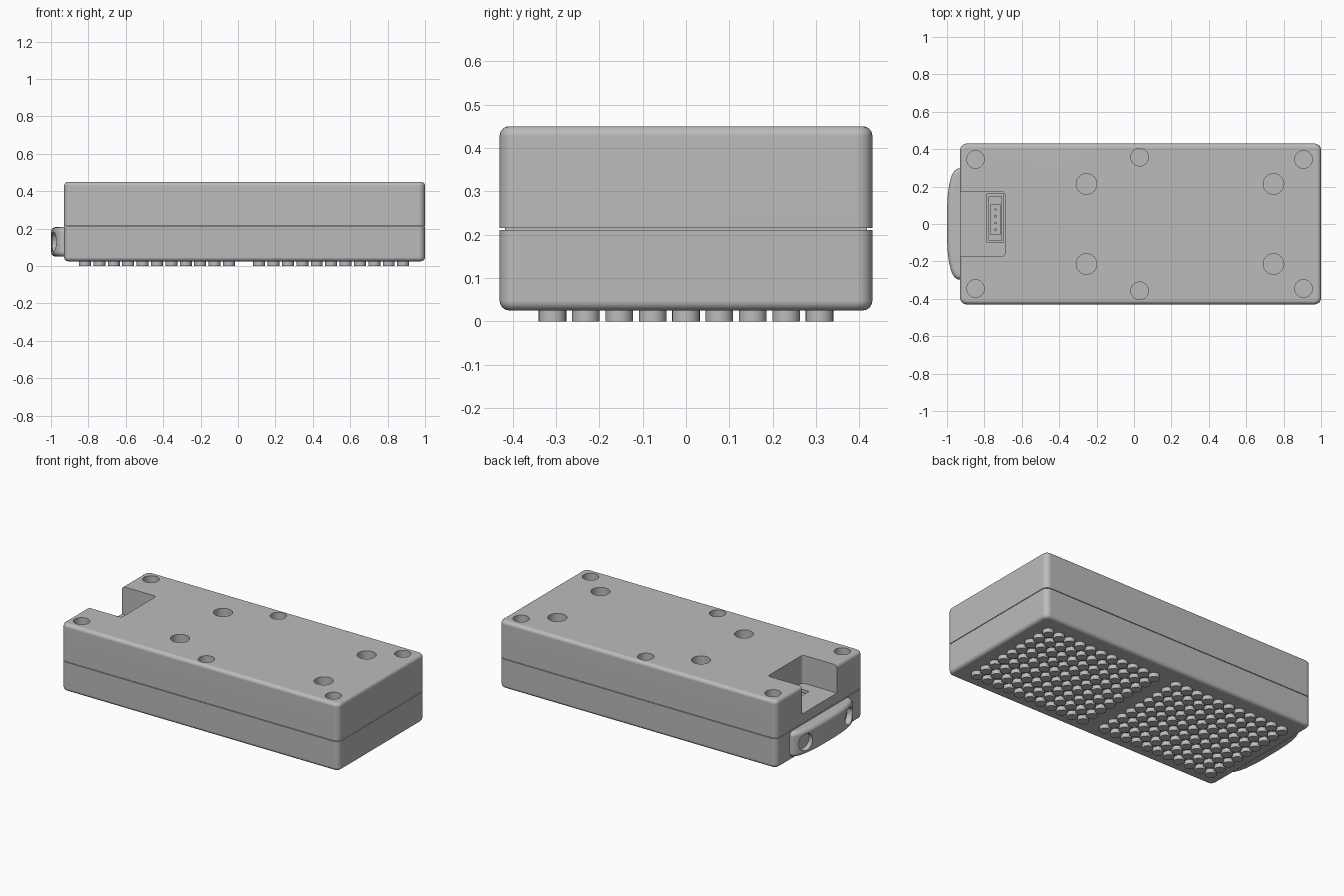
import bpy, bmesh
from math import radians, pi
from mathutils import Matrix, Vector

if "Cube" in bpy.data.objects:
    bpy.data.objects.remove(bpy.data.objects["Cube"])

grey = bpy.data.materials.new("grey plastic")
grey.use_nodes = True
grey.diffuse_color = (0.5, 0.5, 0.5, 1)
grey.node_tree.nodes["Principled BSDF"].inputs["Base Color"].default_value = (0.5, 0.5, 0.5, 1)


def add_box(bm, lo, hi):
    lo, hi = Vector(lo), Vector(hi)
    m = Matrix.Translation((lo + hi) / 2) @ Matrix.Diagonal((*(hi - lo), 1))
    return bmesh.ops.create_cube(bm, size=1, matrix=m)["verts"]


def add_disc(bm, loc, r, z0, z1, seg=32):
    m = Matrix.Translation((loc[0], loc[1], (z0 + z1) / 2))
    bmesh.ops.create_cone(bm, cap_ends=True, segments=seg, radius1=r, radius2=r,
                          depth=z1 - z0, matrix=m)


def round_edges(bm, test, r, seg):
    edges = [e for e in bm.edges if test(*[v.co for v in e.verts])]
    bmesh.ops.bevel(bm, geom=edges, offset=r, segments=seg, profile=0.5, affect="EDGES")


def vertical(a, b):
    return (a - b).xy.length < 1e-5


def level(z):
    return lambda a, b: abs(a.z - z) < 1e-5 and abs(b.z - z) < 1e-5


def finish(bm, name):
    mesh = bpy.data.meshes.new(name)
    bm.to_mesh(mesh)
    bm.free()
    mesh.materials.append(grey)
    ob = bpy.data.objects.new(name, mesh)
    bpy.context.collection.objects.link(ob)
    return ob


def apply(ob, mod):
    bpy.context.view_layer.objects.active = ob
    bpy.ops.object.modifier_apply(modifier=mod.name)


def cut(ob, bm):
    cutter = finish(bm, "cutter")
    cutter.hide_render = True
    mod = ob.modifiers.new("cut", "BOOLEAN")
    mod.operation, mod.solver, mod.object = "DIFFERENCE", "EXACT", cutter
    apply(ob, mod)
    bpy.data.objects.remove(cutter)


def smooth(ob):
    bpy.ops.object.select_all(action="DESELECT")
    ob.select_set(True)
    bpy.context.view_layer.objects.active = ob
    bpy.ops.object.shade_smooth_by_angle(angle=radians(32))
    mod = ob.modifiers.new("weighted", "WEIGHTED_NORMAL")
    mod.keep_sharp = True


# Case halves, meeting at a thin seam
X0, X1, Y = -0.93, 1.0, 0.43


def shell(name, z0, z1, outer):
    bm = bmesh.new()
    add_box(bm, (X0, -Y, z0), (X1, Y, z1))
    round_edges(bm, vertical, 0.035, 5)
    round_edges(bm, level(outer), 0.022, 4)
    return finish(bm, name)


lower = shell("lower_case", 0.025, 0.211, 0.025)
upper = shell("upper_case", 0.215, 0.45, 0.45)
bm = bmesh.new()
add_box(bm, (X0 + 0.012, -Y + 0.012, 0.2), (X1 - 0.012, Y - 0.012, 0.22))
smooth(finish(bm, "seam_core"))

# Cable pocket open at the end wall
FLOOR = 0.275
bm = bmesh.new()
add_box(bm, (-1.1, -0.173, FLOOR), (-0.69, 0.173, 0.6))
round_edges(bm, vertical, 0.018, 4)
cut(upper, bm)

# Screw wells, mounting holes and connector slot
wells = [(x, s * y) for x, y in ((-0.847, 0.345), (0.03, 0.357), (0.906, 0.345)) for s in (-1, 1)]
mounts = [(x, s * 0.214) for x in (-0.254, 0.746) for s in (-1, 1)]
bm = bmesh.new()
for p in wells:
    add_disc(bm, p, 0.047, 0.3, 0.6)
for p in mounts:
    add_disc(bm, p, 0.055, 0.28, 0.6)
add_box(bm, (-0.787, -0.1, 0.23), (-0.697, 0.16, 0.29))
cut(upper, bm)
smooth(upper)
smooth(lower)

# Connector socket with four pins
bm = bmesh.new()
add_box(bm, (-0.779, -0.088, 0.225), (-0.705, 0.146, 0.262))
socket = finish(bm, "connector_socket")
bm = bmesh.new()
add_box(bm, (-0.766, -0.055, 0.235), (-0.714, 0.102, 0.3))
cut(socket, bm)
smooth(socket)
bm = bmesh.new()
for i in range(4):
    y = 0.023 + (i - 1.5) * 0.036
    add_box(bm, (-0.746, y - 0.006, 0.23), (-0.734, y + 0.006, 0.256))
smooth(finish(bm, "connector_pins"))

# Cross-head screws, all sharing one mesh
bm = bmesh.new()
add_disc(bm, (0, 0), 0.039, -0.03, 0.03)
round_edges(bm, level(0.03), 0.01, 3)
screw = finish(bm, "case_screw")
bm = bmesh.new()
add_box(bm, (-0.026, -0.006, 0.012), (0.026, 0.006, 0.05))
add_box(bm, (-0.006, -0.026, 0.01), (0.006, 0.026, 0.06))
cut(screw, bm)
smooth(screw)


def place_screw(name, matrix):
    ob = screw.copy()
    ob.name = name
    bpy.context.collection.objects.link(ob)
    ob.matrix_world = matrix


for x, y in wells:
    place_screw("case_screw", Matrix.Translation((x, y, 0.31)))

# Curved clamp bar on the end wall
half = [(-0.9, 0.298), (-0.94, 0.297), (-0.958, 0.287), (-0.972, 0.265), (-0.981, 0.24),
        (-0.99, 0.2), (-0.996, 0.15), (-1.0, 0.08)]
outline = half + [(x, -y) for x, y in reversed(half)]
bm = bmesh.new()
face = bm.faces.new([bm.verts.new((x, y, 0.05)) for x, y in outline])
top = bmesh.ops.extrude_face_region(bm, geom=[face])["geom"]
bmesh.ops.translate(bm, vec=(0, 0, 0.158), verts=[v for v in top if isinstance(v, bmesh.types.BMVert)])
bmesh.ops.recalc_face_normals(bm, faces=bm.faces)
for z in (0.05, 0.208):
    round_edges(bm, lambda a, b: level(z)(a, b) and min(a.x, b.x) < -0.92, 0.026, 4)
bar = finish(bm, "clamp_bar")

# Clamp screws sunk into the tilted ends of the bar
for s in (-1, 1):
    tilt = Matrix.Translation((-0.987, s * 0.215, 0.13)) @ Matrix.Rotation(-s * radians(14), 4, "Z") \
        @ Matrix.Rotation(-pi / 2, 4, "Y")
    bm = bmesh.new()
    add_disc(bm, (0, 0), 0.053, -0.035, 0.1)
    bmesh.ops.transform(bm, matrix=tilt, verts=bm.verts)
    cut(bar, bm)
    place_screw("clamp_screw", tilt @ Matrix.Translation((0, 0, -0.034)))
smooth(bar)
bpy.data.objects.remove(screw)

# Two grids of round studs underneath
bm = bmesh.new()
for start in (-0.818, 0.113):
    for i in range(11):
        for j in range(9):
            add_disc(bm, (start + i * 0.077, (j - 4) * 0.077), 0.032, 0, 0.03, 24)
smooth(finish(bm, "base_studs"))
